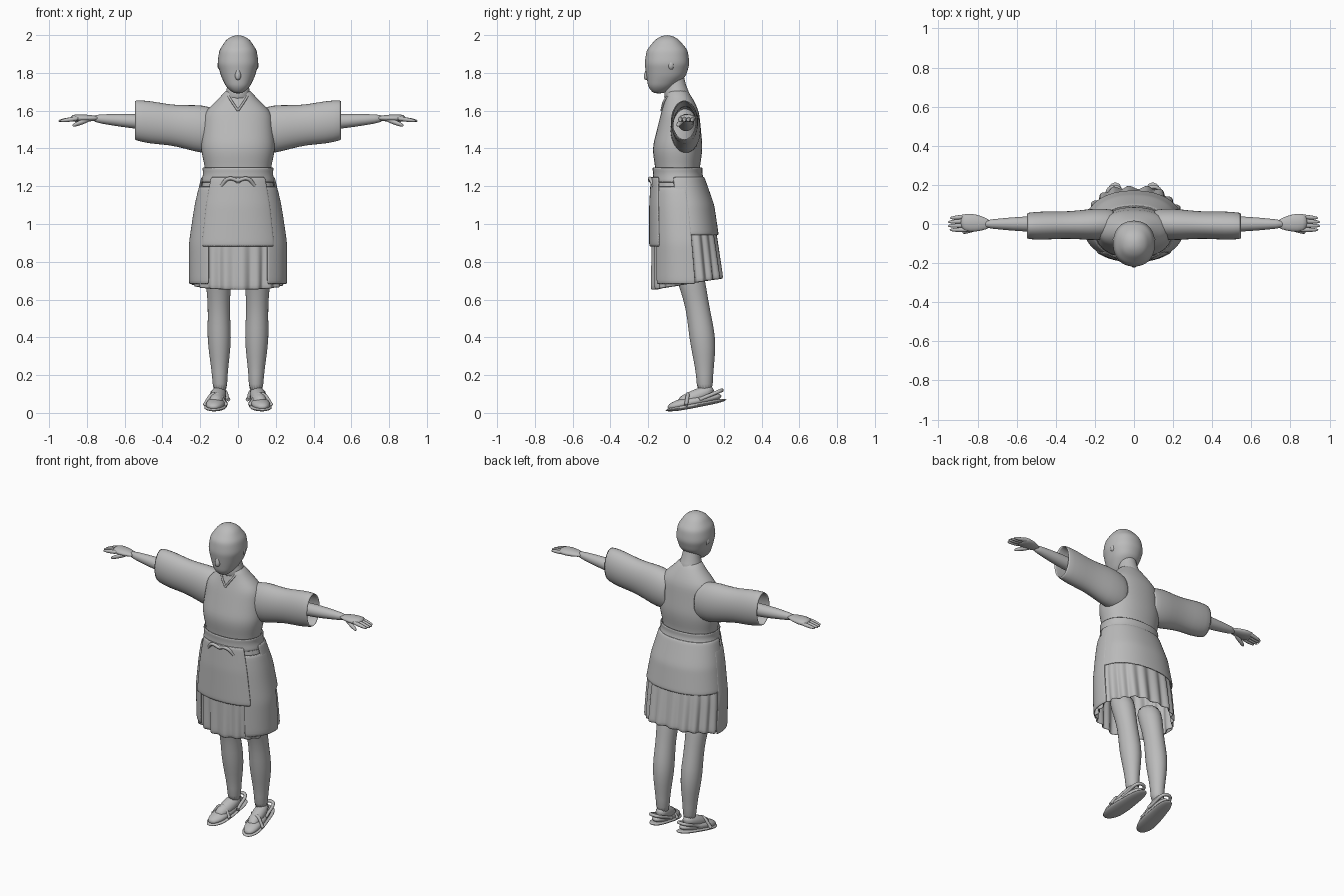
import bpy, bmesh, math
from mathutils import Vector

cube = bpy.data.objects.get("Cube")
if cube:
    bpy.data.objects.remove(cube, do_unlink=True)

shade = (.5, .5, .5, 1)
grey = bpy.data.materials.new("plain_grey")
grey.use_nodes = True
grey.diffuse_color = shade
grey.node_tree.nodes["Principled BSDF"].inputs["Base Color"].default_value = shade

X, Y, Z = Vector((1, 0, 0)), Vector((0, 1, 0)), Vector((0, 0, 1))
RING_PLANES = {"x": (Y, Z), "y": (X, Z), "z": (X, Y)}

# Outlines from top to bottom: height, half width, front, back
HEAD = [(2, .02, -.12, -.08), (1.98, .06, -.16, -.04), (1.92, .1, -.21, .01),
        (1.85, .11, -.22, .02), (1.78, .09, -.21, 0), (1.72, .06, -.2, -.07),
        (1.69, .02, -.17, -.12)]
BODY = [(1.72, .06, -.1, 0), (1.66, .1, -.11, .04), (1.6, .18, -.13, .07),
        (1.4, .2, -.18, .09), (1.27, .17, -.16, .07), (1.1, .21, -.17, .13),
        (.9, .24, -.17, .16), (.6, .24, -.17, .2)]
WAIST = 1.25
HEM = .68


def add_object(name, data):
    data.materials.append(grey)
    obj = bpy.data.objects.new(name, data)
    bpy.context.collection.objects.link(obj)
    return obj


def skin(name, rows, closed, thick, side):
    """Join rows of points into a smooth surface, solid or cloth."""
    bm = bmesh.new()
    rings = []
    for row in rows:
        rings.append([bm.verts.new((p.x * side, p.y, p.z)) for p in row])
    count = len(rings[0])
    for upper, lower in zip(rings, rings[1:]):
        for i in range(count if closed else count - 1):
            j = (i + 1) % count
            bm.faces.new((upper[i], upper[j], lower[j], lower[i]))
    if not thick:
        bm.faces.new(rings[0])
        bm.faces.new(rings[-1])
    bmesh.ops.recalc_face_normals(bm, faces=bm.faces)
    for face in bm.faces:
        face.smooth = True
    mesh = bpy.data.meshes.new(name)
    bm.to_mesh(mesh)
    bm.free()
    obj = add_object(name, mesh)
    if thick:
        cloth = obj.modifiers.new("cloth", "SOLIDIFY")
        cloth.thickness = thick
        cloth.offset = 0
    smooth = obj.modifiers.new("smooth", "SUBSURF")
    smooth.levels = smooth.render_levels = 1


def outline_at(outline, height):
    height = max(height, outline[-1][0])
    for upper, lower in zip(outline, outline[1:]):
        if height >= lower[0]:
            t = (upper[0] - height) / (upper[0] - lower[0])
            return [a + (b - a) * t for a, b in zip(upper, lower)]


def layer(name, outline, top, bottom, grow=0, arc=(0, 360), thick=0, side=1,
          steps=24, levels=12, pleat=0, dip=0):
    """Upright shell that follows an outline; a short arc gives a panel."""
    closed = arc == (0, 360)
    rows = []
    for level in range(levels + 1):
        t = level / levels
        height, width, front, back = outline_at(outline, top + (bottom - top) * t)
        middle, depth = (front + back) / 2, (back - front) / 2
        row = []
        for i in range(steps if closed else steps + 1):
            a = math.radians(arc[0] + (arc[1] - arc[0]) * i / steps)
            fold = pleat * t * (math.sin(20 * a) + math.sin(7 * a) / 2)
            c, s = (math.copysign(abs(v) ** .9, v)
                    for v in (math.cos(a), math.sin(a)))
            row.append(Vector(((width + grow + fold) * c,
                               middle + (depth + grow + fold) * s,
                               height + dip * t * s)))
        rows.append(row)
    skin(name, rows, closed, thick, side)


def limb(name, axis, start, end, radii, squash=1, bow=(0, 0, 0), side=1,
         thick=0, steps=16):
    """Tube from start to end with evenly spaced radii."""
    u, v = RING_PLANES[axis]
    rows = []
    for k, radius in enumerate(radii):
        t = k / (len(radii) - 1)
        centre = Vector(start).lerp(Vector(end), t)
        centre += Vector(bow) * math.sin(math.pi * t)
        angles = [math.tau * i / steps for i in range(steps)]
        rows.append([centre + radius * (u * math.cos(a) + v * squash * math.sin(a))
                     for a in angles])
    skin(name, rows, True, thick, side)


def cord(name, points, radius, side):
    """Round cord through a few points."""
    curve = bpy.data.curves.new(name, "CURVE")
    curve.dimensions = "3D"
    curve.bevel_depth = radius
    curve.bevel_resolution = 2
    curve.use_fill_caps = True
    spline = curve.splines.new("BEZIER")
    spline.bezier_points.add(len(points) - 1)
    for knot, (x, y, z) in zip(spline.bezier_points, points):
        knot.co = (x * side, y, z)
        knot.handle_left_type = knot.handle_right_type = "AUTO"
    add_object(name, curve)


# Head and neck
layer("head", HEAD, 2, 1.69, levels=16)
limb("neck", "z", (0, -.07, 1.84), (0, -.04, 1.64), (.05, .05, .06, .09))
limb("nose", "z", (0, -.2, 1.84), (0, -.21, 1.76), (.01, .01, .02, .01))

# Robe, sash and skirt layers
layer("robe_body", BODY, 1.72, 1.2)
layer("waist_sash", BODY, 1.3, 1.22, grow=.01, thick=.01, levels=4)
layer("pleated_skirt", BODY, WAIST, HEM, thick=.01, steps=120, pleat=.01, dip=.03)
layer("back_overskirt", BODY, WAIST, .94, grow=.015, arc=(-10, 190), thick=.01)
layer("front_apron", BODY, WAIST, .88, grow=.02, arc=(-135, -45), thick=.01)
limb("bow_knot", "x", (-.02, -.18, 1.23), (.02, -.18, 1.23), (.01, .02, .01))

for side, word in ((1, "left_"), (-1, "right_")):
    # Bow end, collar edge and ear
    cord(word + "bow_end", [(0, -.19, 1.23), (.05, -.19, 1.24), (.09, -.17, 1.2)],
         .01, side)
    cord(word + "collar_edge", [(.06, -.06, 1.7), (.04, -.11, 1.66),
                                (0, -.13, 1.6)], .006, side)
    limb(word + "ear", "x", (.08, -.08, 1.84), (.11, -.08, 1.84),
         (.02, .02, .01), squash=1.4, side=side)

    # Long side panel and wide open sleeve
    layer(word + "side_panel", BODY, 1.2, HEM, grow=.015, arc=(-55, 10),
          thick=.01, side=side)
    limb(word + "sleeve", "x", (.1, 0, 1.49), (.55, -.01, 1.55),
         (.07, .08, .07, .065, .07, .065), squash=1.6, side=side, thick=.01)

    # Arm, flat palm, four fingers and thumb
    limb(word + "arm", "x", (.35, 0, 1.53), (.78, 0, 1.56),
         (.05, .04, .04, .03, .02), side=side)
    limb(word + "palm", "x", (.73, 0, 1.56), (.89, .01, 1.56),
         (.02, .04, .05, .04), squash=.45, side=side)
    for k in range(4):
        spread = k - 1.5
        limb(word + "finger_" + str(k + 1), "x", (.84, .005 + spread * .023, 1.56),
             (.96 - abs(spread) * .01, spread * .02, 1.545),
             (.012, .013, .012, .006), side=side, steps=8)
    limb(word + "thumb", "x", (.77, -.01, 1.56), (.88, -.045, 1.52),
         (.01, .015, .015, .01), side=side, steps=8)

    # Leg with full calf and narrow ankle
    limb(word + "leg", "z", (.105, 0, .8), (.095, .1, .1),
         (.07, .07, .06, .06, .065, .055, .04, .04), squash=1.1,
         bow=(0, .03, 0), side=side)

    # Foot on a sandal that slopes down to the toe
    limb(word + "foot", "y", (.13, -.1, .03), (.095, .19, .09),
         (.02, .05, .05, .05, .045, .04, .02), squash=.6, side=side)
    limb(word + "instep", "y", (.12, -.05, .05), (.095, .15, .12),
         (.03, .04, .045, .03), side=side)
    limb(word + "sandal_sole", "y", (.13, -.11, .013), (.095, .215, .07),
         (.02, .055, .06, .06, .055, .05, .045, .02), squash=.25, side=side)
    cord(word + "toe_strap", [(.18, 0, .04), (.12, .01, .1), (.06, 0, .04)],
         .01, side)
    cord(word + "heel_strap", [(.15, .07, .07), (.1, .19, .12), (.05, .07, .07)],
         .01, side)
